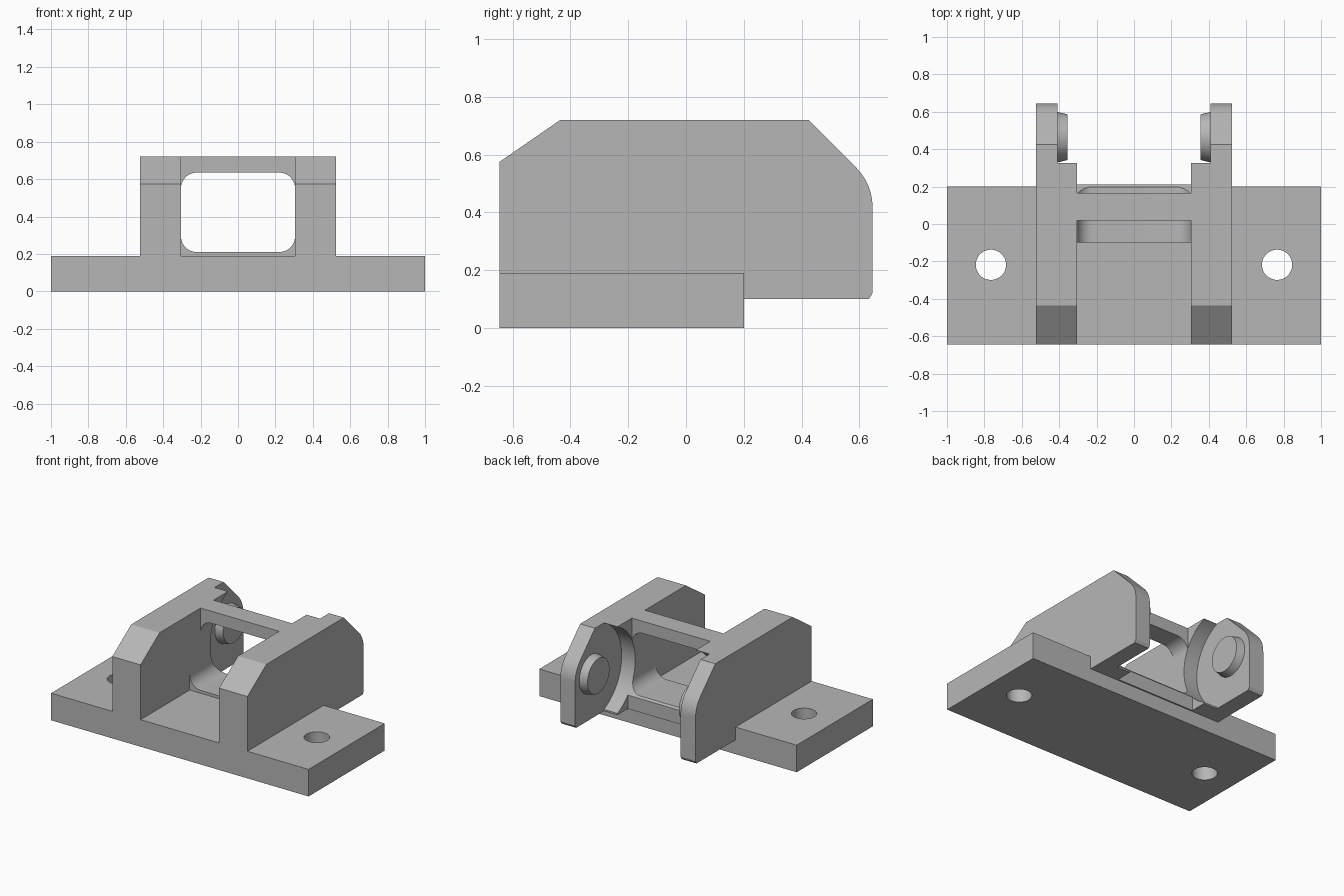
import bpy, bmesh
from math import sin, cos, radians, sqrt, atan2, degrees

old = bpy.data.objects.get("Cube")
if old:
    bpy.data.objects.remove(old, do_unlink=True)

# One plain grey
grey = bpy.data.materials.new("plain grey")
grey.use_nodes = True
colour = (0.47, 0.47, 0.47, 1)
grey.diffuse_color = colour
grey.node_tree.nodes["Principled BSDF"].inputs["Base Color"].default_value = colour


def arc(cu, cv, r, start, end, steps=16):
    angles = [radians(start + (end - start) * i / steps) for i in range(steps + 1)]
    return [(cu + r * cos(a), cv + r * sin(a)) for a in angles]


def loft(name, axis, near, a, far, b):
    """Solid between two matching outlines placed at a and b along an axis."""
    place = {"x": lambda t, u, v: (t, u, v),
             "y": lambda t, u, v: (u, t, v),
             "z": lambda t, u, v: (u, v, t)}[axis]
    bm = bmesh.new()
    lo = [bm.verts.new(place(a, *p)) for p in near]
    hi = [bm.verts.new(place(b, *p)) for p in far]
    bm.faces.new(lo)
    bm.faces.new(hi)
    n = len(lo)
    for i in range(n):
        j = (i + 1) % n
        bm.faces.new((lo[i], lo[j], hi[j], hi[i]))
    bmesh.ops.recalc_face_normals(bm, faces=bm.faces)
    mesh = bpy.data.meshes.new(name)
    bm.to_mesh(mesh)
    bm.free()
    mesh.materials.append(grey)
    obj = bpy.data.objects.new(name, mesh)
    bpy.context.collection.objects.link(obj)
    return obj


def prism(name, axis, outline, a, b):
    return loft(name, axis, outline, a, outline, b)


def rect(u0, u1, v0, v1):
    return [(u0, v0), (u1, v0), (u1, v1), (u0, v1)]


def activate(obj):
    bpy.ops.object.select_all(action="DESELECT")
    obj.select_set(True)
    bpy.context.view_layer.objects.active = obj


def cut(obj, cutter):
    activate(obj)
    mod = obj.modifiers.new("cut", "BOOLEAN")
    mod.operation = "DIFFERENCE"
    mod.solver = "EXACT"
    mod.object = cutter
    bpy.ops.object.modifier_apply(modifier=mod.name)


FRONT, BACK, BASE_TOP, TOP, UNDER = -0.645, 0.2, 0.19, 0.72, 0.1
INNER, PLATE, OUTER = 0.305, 0.41, 0.525
PIN_Y, PIN_Z = 0.46, 0.415
parts, cutters = [], []

# Base plate with two screw holes
base = prism("base_plate", "z", rect(-1, 1, FRONT, BACK), 0, BASE_TOP)
for side in (-1, 1):
    hole = prism("hole_cutter", "z", arc(side * 0.765, -0.218, 0.081, 0, 350, 35), -0.1, 0.3)
    cut(base, hole)
    cutters.append(hole)
parts.append(base)

# Round clearance behind the frame, open to the back
reach = 0.332
step_y = 0.325
swing = degrees(atan2(sqrt(reach ** 2 - (PIN_Y - step_y) ** 2), step_y - PIN_Y))
clearance = prism("clearance_cutter", "x",
                  [(step_y, 1)] + arc(PIN_Y, PIN_Z, reach, swing, 360 - swing, 32)
                  + [(step_y, -0.1), (0.9, -0.1), (0.9, 1)], -PLATE, PLATE)
cutters.append(clearance)

# Side walls, each with a thin ear at the back and a tapered pivot pin
wall_outline = ([(FRONT, BASE_TOP), (FRONT, 0.575), (-0.435, TOP), (0.425, TOP)]
                + arc(0.455, 0.42, 0.19, 45, 0, 10)
                + [(0.645, 0.12), (0.633, UNDER), (BACK, UNDER), (BACK, BASE_TOP)])
for side, word in ((-1, "right"), (1, "left")):
    wall = prism(word + "_wall", "x", wall_outline, side * INNER, side * OUTER)
    cut(wall, clearance)
    pin = loft(word + "_pivot_pin", "x",
               arc(PIN_Y + 0.004, PIN_Z, 0.135, 0, 352.5, 47), side * PLATE,
               arc(PIN_Y + 0.004, PIN_Z, 0.122, 0, 352.5, 47), side * 0.355)
    parts += [wall, pin]

# Lower sill and upper bar, with rounded corners between them
r = 0.085
x = INNER - r
low, high = 0.21, 0.635
sill = prism("lower_sill", "y",
             [(-INNER, BASE_TOP)] + arc(-x, low + r, r, 180, 270, 10)
             + arc(x, low + r, r, 270, 360, 10) + [(INNER, BASE_TOP)], -0.1, 0.21)
bar = prism("upper_bar", "y",
            [(-INNER, TOP)] + arc(-x, high - r, r, 180, 90, 10)
            + arc(x, high - r, r, 90, 0, 10) + [(INNER, TOP)], 0.02, 0.165)
for piece in (sill, bar):
    cut(piece, clearance)
lip = prism("sill_lip", "x", rect(BACK, 0.21, UNDER, BASE_TOP), -INNER, INNER)
parts += [sill, bar, lip]

for cutter in cutters:
    bpy.data.objects.remove(cutter, do_unlink=True)
for part in parts:
    activate(part)
    bpy.ops.object.shade_smooth_by_angle(angle=radians(25))
